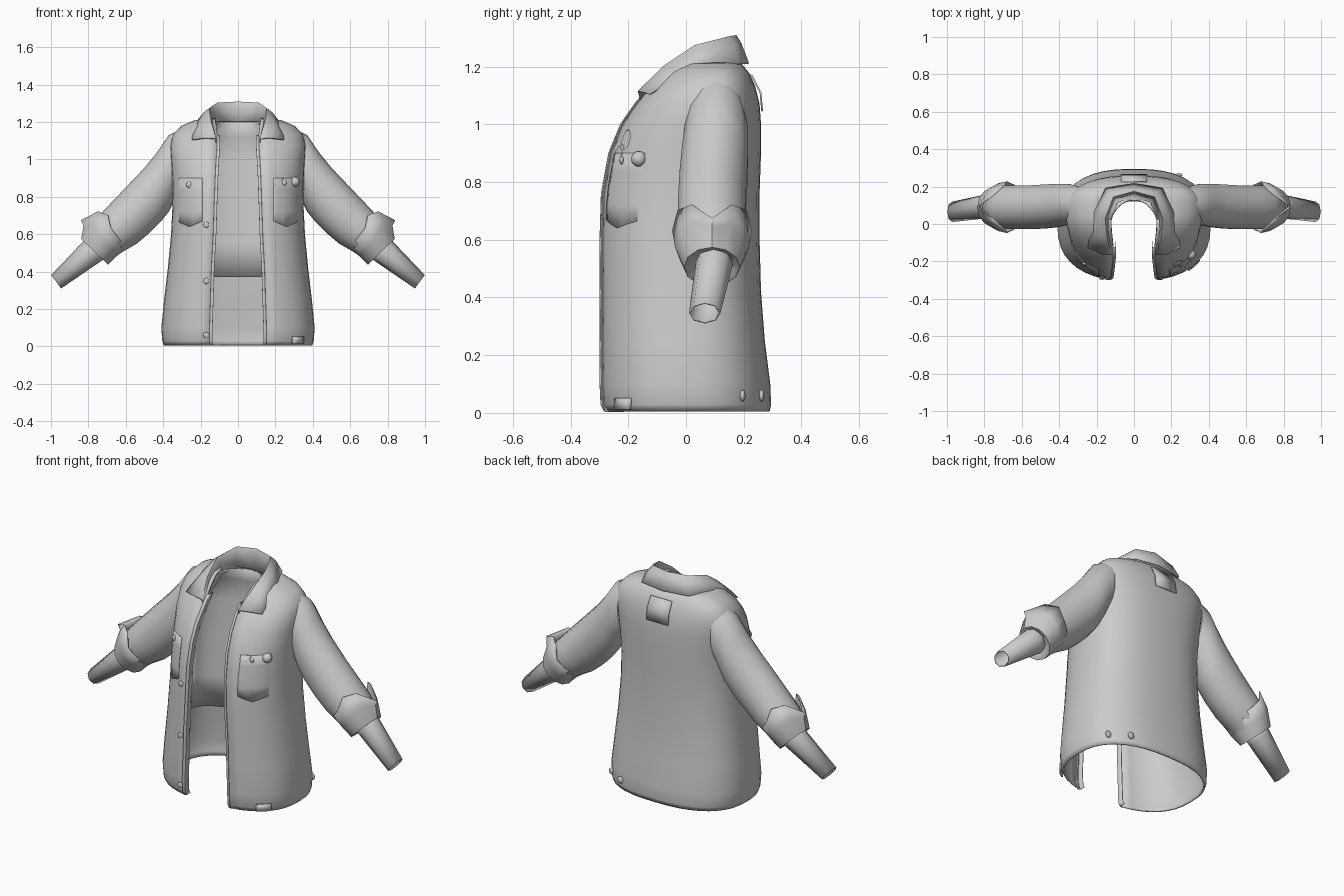
import bpy, bmesh, math
from mathutils import Vector

if "Cube" in bpy.data.objects:
    bpy.data.objects.remove(bpy.data.objects["Cube"])

cloth = bpy.data.materials.new("grey cloth")
cloth.diffuse_color = (0.6, 0.6, 0.6, 1)
cloth.use_nodes = True
cloth.node_tree.nodes["Principled BSDF"].inputs["Base Color"].default_value = cloth.diffuse_color


def make(name, rows, closed=False, thick=0.0, mirror=False, subdiv=0, angle=45):
    """Loft a grid of point rows into one object."""
    bm = bmesh.new()
    grid = [[bm.verts.new(p) for p in row] for row in rows]
    n = len(grid[0])
    for a, b in zip(grid, grid[1:]):
        for i in range(n if closed else n - 1):
            j = (i + 1) % n
            bm.faces.new((a[i], a[j], b[j], b[i]))
    bmesh.ops.remove_doubles(bm, verts=bm.verts, dist=1e-5)
    bmesh.ops.recalc_face_normals(bm, faces=bm.faces)
    me = bpy.data.meshes.new(name)
    bm.to_mesh(me)
    bm.free()
    me.materials.append(cloth)
    ob = bpy.data.objects.new(name, me)
    bpy.context.collection.objects.link(ob)
    if mirror:
        m = ob.modifiers.new("mirror", 'MIRROR')
        m.merge_threshold = 0.002
    if subdiv:
        ob.modifiers.new("smooth", 'SUBSURF').levels = subdiv
        ob.modifiers["smooth"].render_levels = subdiv
    if thick:
        s = ob.modifiers.new("thickness", 'SOLIDIFY')
        s.thickness, s.offset = thick, 0
    finish(ob, angle)
    return ob


def finish(ob, angle=45):
    bpy.ops.object.select_all(action='DESELECT')
    bpy.context.view_layer.objects.active = ob
    ob.select_set(True)
    bpy.ops.object.shade_smooth_by_angle(angle=math.radians(angle))


def section(z, yb, yf, hw, edge, cy, n=2.5, steps=18):
    """Half outline from the middle of the back round to the front edge."""
    pts = []
    end = math.acos(min(1, (edge / hw) ** (n / 2)))
    for i in range(steps + 1):
        t = math.pi / 2 - (math.pi / 2 + end) * i / steps
        c, s = max(0, math.cos(t)), math.sin(t)
        x = hw * c ** (2 / n)
        r = yb - cy if s > 0 else cy - yf
        pts.append((x if i else 0, cy + math.copysign(r * abs(s) ** (2 / n), s), z))
    return pts


# Torso: open-fronted shell (z, back, front, half width, front edge, side centre)
levels = [(0.006, .285, -.285, .392, .15, 0), (.03, .29, -.297, .40, .15, 0),
          (.10, .287, -.30, .405, .15, 0), (.25, .268, -.30, .39, .145, 0),
          (.42, .255, -.30, .37, .14, 0), (.60, .25, -.30, .353, .13, 0),
          (.76, .25, -.295, .345, .125, .01), (.90, .255, -.268, .348, .12, .03),
          (1.0, .255, -.225, .355, .115, .05), (1.07, .25, -.175, .36, .11, .07),
          (1.13, .235, -.125, .345, .11, .09), (1.175, .215, -.08, .30, .115, .10),
          (1.205, .19, -.04, .23, .12, .09), (1.215, .16, 0, .15, .12, .07)]
make("jacket_body", [section(*l) for l in levels], thick=.01, mirror=True)

# Inner back lining, hanging free of the outer back
lining = []
for z, y, w in [(.37, .125, .30), (.55, .13, .29), (.8, .14, .28), (1.0, .15, .27), (1.12, .155, .24), (1.2, .13, .13)]:
    lining.append([(w * math.sin(a * math.pi / 12), y - .16 * (1 - math.cos(a * math.pi / 12)), z)
                   for a in range(0, 7)])
make("inner_lining", lining, thick=.008, mirror=True)


def ring(u, l, yc, yr, n=14, peak=0):
    """Oval ring between an upper and a lower point in the xz plane."""
    u, l = Vector((u[0], 0, u[1])), Vector((l[0], 0, l[1]))
    c, h = (u + l) / 2, (u - l) / 2
    along = Vector((h.z, 0, -h.x)).normalized()
    out = []
    for i in range(n):
        a = 2 * math.pi * i / n
        p = c + h * math.cos(a) + Vector((0, yc + yr * math.sin(a), 0))
        if peak:
            k = min(i, n - i)
            p += along * peak * (1 if k == 0 else (-.3 if k == 2 else 0))
        out.append(p)
    return out


# Sleeves, shoulder to below the elbow
make("sleeve", [ring((.30, 1.165), (.30, .86), .105, .10),
                ring((.37, 1.13), (.335, .79), .105, .112),
                ring((.435, 1.035), (.37, .72), .10, .118),
                ring((.50, .955), (.415, .665), .095, .12),
                ring((.60, .85), (.475, .605), .09, .12),
                ring((.70, .745), (.54, .55), .09, .12),
                ring((.76, .68), (.61, .51), .09, .118),
                ring((.81, .60), (.69, .455), .09, .095),
                ring((.80, .575), (.72, .475), .095, .06)],
     closed=True, mirror=True, angle=60)

# Turned-up cuffs, flared toward the shoulder with a notch on the outer side
make("cuff", [ring((.758, .735), (.60, .53), .09, .135, n=12, peak=.10),
              ring((.80, .665), (.65, .485), .09, .125, n=12, peak=.03),
              ring((.835, .575), (.695, .44), .09, .095, n=12),
              ring((.80, .555), (.725, .475), .095, .06, n=12)],
     closed=True, thick=.006, mirror=True, angle=35)

# Tapered lower sleeves with open ends
make("lower_sleeve", [ring((.80, .60), (.70, .48), .10, .065, n=8),
                      ring((.83, .555), (.745, .45), .095, .062, n=8),
                      ring((.997, .38), (.947, .312), .065, .052, n=8)],
     closed=True, thick=.005, mirror=True, angle=50)

# Collar: neck stand, fold line, falling leaf
stand = [(0, .14, 1.20), (.09, .12, 1.20), (.125, .02, 1.18), (.12, -.07, 1.13), (.11, -.155, 1.07)]
fold = [(0, .175, 1.305), (.11, .145, 1.30), (.155, .03, 1.27), (.145, -.075, 1.20), (.12, -.165, 1.11)]
mid = [(0, .188, 1.28), (.125, .165, 1.275), (.18, .045, 1.25), (.19, -.06, 1.19), (.17, -.162, 1.115)]
leaf = [(0, .215, 1.21), (.15, .19, 1.21), (.215, .06, 1.205), (.235, -.03, 1.165), (.245, -.125, 1.105)]
make("collar", [stand, fold, mid, leaf], thick=.008, mirror=True, angle=50)


# Placket strips along both front edges
def front_edge(off):
    return [Vector(section(*l)[-1]) + Vector(off) for l in levels[:11]]


make("placket", [front_edge((.002, -.008, 0)), front_edge((-.012, -.004, 0)), front_edge((-.012, .03, 0))],
     mirror=True, thick=.004)

# Label plate on the upper back
make("back_label", [[(-.068, .226, 1.172), (.068, .226, 1.172)],
                    [(-.07, .258, 1.11), (.07, .258, 1.11)],
                    [(-.07, .264, 1.045), (.07, .264, 1.045)]], thick=.006)


def torso_y(x, z, side=-1):
    """Surface depth of the torso at x, z (front = -1, back = 1)."""
    for a, b in zip(levels, levels[1:]):
        if a[0] <= z <= b[0]:
            f = (z - a[0]) / (b[0] - a[0])
            _, yb, yf, hw, _, cy = [p + (q - p) * f for p, q in zip(a, b)]
            k = max(0, 1 - (abs(x) / hw) ** 2.5) ** .4
            return cy + (yb - cy if side > 0 else yf - cy) * k


# Chest pockets: thin patches following the cloth, pointed at the bottom
for sx in (-1, 1):
    rows = []
    for z in (.90, .84, .78, .72, .67):
        row = []
        for i in range(9):
            x = .19 + .14 * i / 8
            zz = z - (.03 * (1 - abs(i - 4) / 4) if z < .7 else 0)
            row.append((sx * x, torso_y(x, zz) - .007, zz))
        rows.append(row)
    make("chest_pocket", rows, thick=.003)


def stud(name, x, z, r, side=-1, flat=1.0):
    bpy.ops.mesh.primitive_uv_sphere_add(segments=12, ring_count=8, radius=r,
                                         location=(x, torso_y(x, z, side) + side * .008, z))
    ob = bpy.context.object
    ob.name = name
    ob.scale = (1, flat, 1)
    ob.data.materials.append(cloth)
    finish(ob)


# Badge, buttons and rivets
stud("round_badge", .303, .88, .027)
stud("small_badge", .245, .875, .015, flat=.5)
stud("pocket_button", -.26, .865, .018, flat=.5)
for bz in (.06, .35, .65):
    stud("front_button", -.17, bz, .016, flat=.4)
for x in (.24, .34):
    stud("back_rivet", x, .06, .02, 1, .5)

# Leaf outlines above the pocket
for cx, cz, tilt in ((.235, .945, .3), (.215, .895, -.6)):
    rows = [[], []]
    for i in range(17):
        a = 2 * math.pi * i / 16
        for row, s in zip(rows, (1, .88)):
            px, pz = .024 * s * math.cos(a), .04 * s * math.sin(a)
            x = cx + px * math.cos(tilt) - pz * math.sin(tilt)
            z = cz + px * math.sin(tilt) + pz * math.cos(tilt)
            row.append((x, torso_y(x, z) - .009, z))
    make("leaf_outline", rows)

# Hem tag
make("hem_tag", [[(x, torso_y(x, .04) + d, z) for x in (.29, .32, .35)]
                 for z, d in ((.052, -.01), (.012, -.014))], thick=.008)
